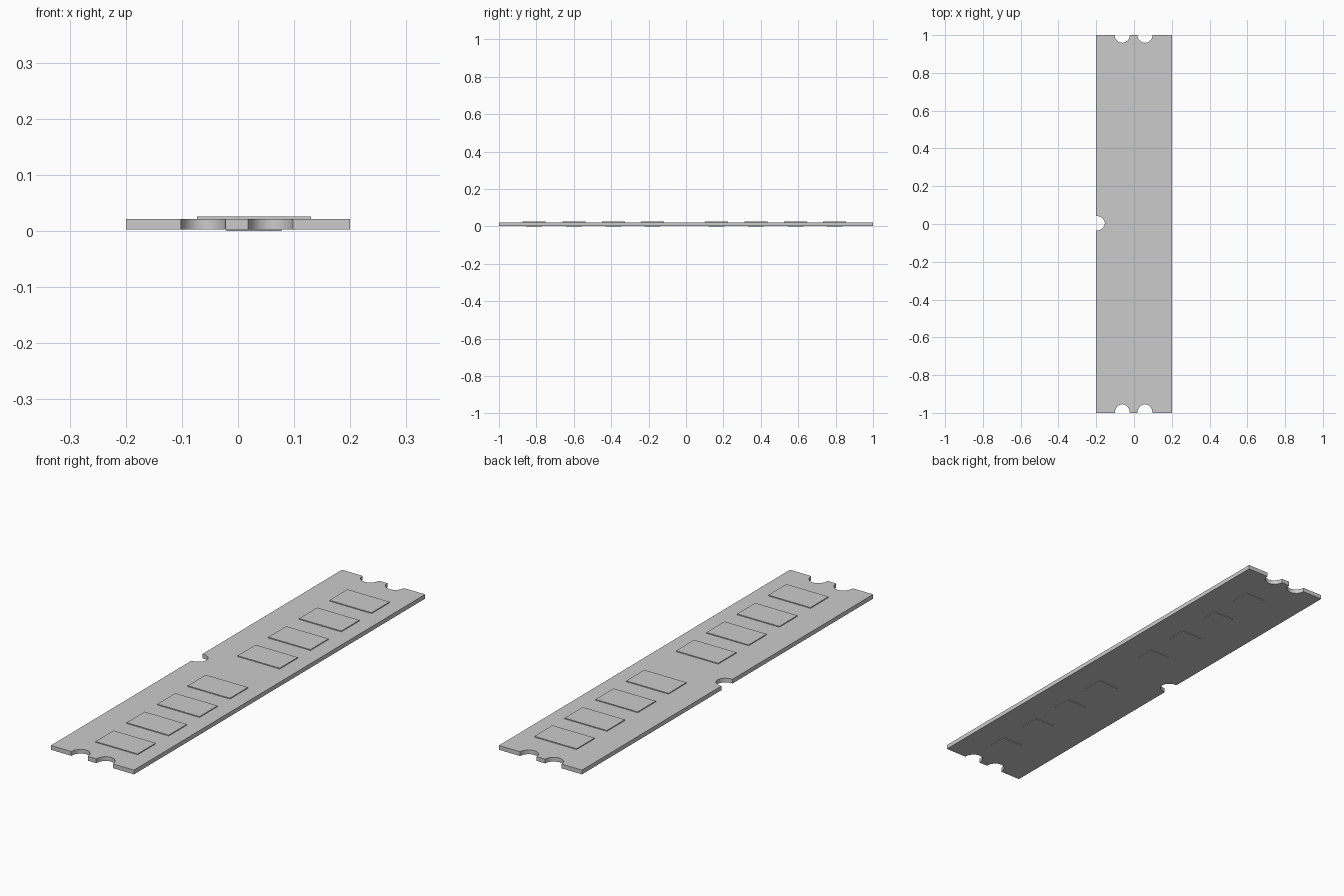
import bpy, bmesh, math

if "Cube" in bpy.data.objects:
    bpy.data.objects.remove(bpy.data.objects["Cube"])

CHIP_X = 0.0285
CHIP_Y = [-0.813, -0.599, -0.388, -0.179, 0.163, 0.374, 0.586, 0.794]


def notch(cx, cy, inward, half, depth, steps=8):
    """Half-round cut-out points along a board edge, running counter-clockwise."""
    ix, iy = inward
    tx, ty = iy, -ix          # edge direction for a counter-clockwise outline
    pts = []
    for i in range(steps + 1):
        a = math.pi * i / steps
        t, d = -half * math.cos(a), depth * math.sin(a)
        pts.append((cx + tx * t + ix * d, cy + ty * t + iy * d))
    return pts


# board outline with end notches and the side key notch
outline = [(-0.2, -1)]
for x in (-0.062, 0.058):
    outline += notch(x, -1, (0, 1), 0.04, 0.046)
outline += [(0.2, -1), (0.2, 1)]
for x in (0.058, -0.062):
    outline += notch(x, 1, (0, -1), 0.04, 0.041)
outline += [(-0.2, 1)]
outline += notch(-0.2, 0.004, (1, 0), 0.039, 0.046)

bm = bmesh.new()
base = bm.faces.new([bm.verts.new((x, y, 0.003)) for x, y in outline])
top = bmesh.ops.extrude_face_region(bm, geom=[base])["geom"]
bmesh.ops.translate(bm, vec=(0, 0, 0.0185),
                    verts=[v for v in top if isinstance(v, bmesh.types.BMVert)])
bmesh.ops.recalc_face_normals(bm, faces=bm.faces)
mesh = bpy.data.meshes.new("circuit_board")
bm.to_mesh(mesh)
bm.free()
board = bpy.data.objects.new("circuit_board", mesh)
bpy.context.collection.objects.link(board)
bpy.context.view_layer.objects.active = board
board.select_set(True)
bpy.ops.object.shade_smooth_by_angle(angle=math.radians(35))


def chip(name, y, width, length, z0, z1):
    bpy.ops.mesh.primitive_cube_add(size=1, location=(CHIP_X, y, (z0 + z1) / 2))
    obj = bpy.context.object
    obj.name = name
    obj.scale = (width, length, z1 - z0)


# large chips on top, small pads underneath
for i, y in enumerate(CHIP_Y, 1):
    chip(f"memory_chip_{i}", y, 0.203, 0.124, 0.018, 0.0255)
    chip(f"underside_pad_{i}", y, 0.098, 0.085, 0, 0.006)
